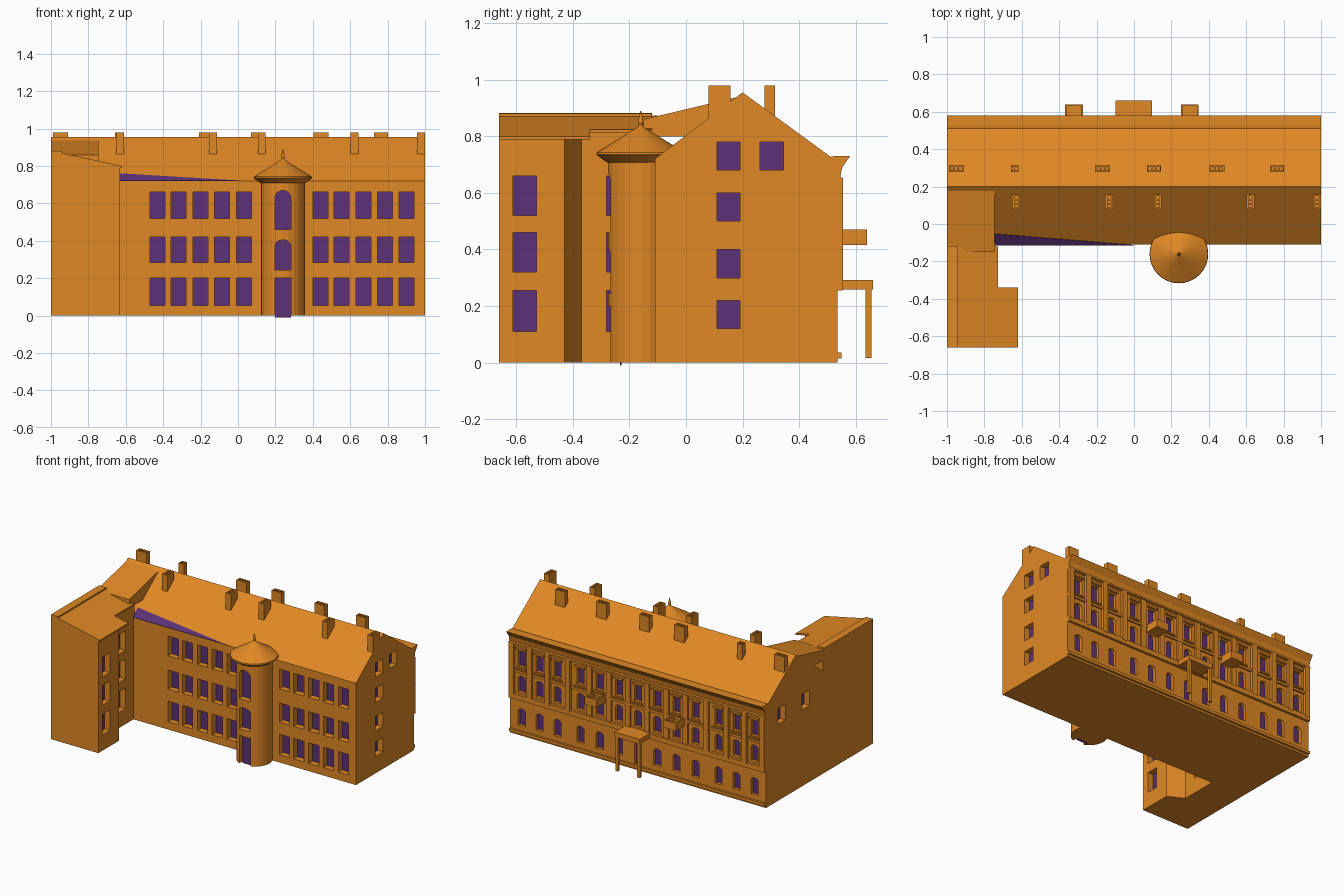
import bpy, bmesh, math
from mathutils import Vector

if "Cube" in bpy.data.objects:
    bpy.data.objects.remove(bpy.data.objects["Cube"])


def material(name, col):
    m = bpy.data.materials.new(name)
    m.diffuse_color = (*col, 1)
    m.use_nodes = True
    m.node_tree.nodes["Principled BSDF"].inputs["Base Color"].default_value = m.diffuse_color
    return m


ORANGE = material("ochre_wall", (0.745, 0.246, 0.018))
PURPLE = material("purple_glass", (0.107, 0.031, 0.181))


def finish(bm, name, mat=ORANGE):
    bmesh.ops.recalc_face_normals(bm, faces=bm.faces[:])
    me = bpy.data.meshes.new(name)
    bm.to_mesh(me)
    bm.free()
    ob = bpy.data.objects.new(name, me)
    bpy.context.collection.objects.link(ob)
    me.materials.append(mat)
    return ob


def prism(bm, pts, off):
    off = Vector(off)
    a = [bm.verts.new(p) for p in pts]
    b = [bm.verts.new(Vector(p) + off) for p in pts]
    bm.faces.new(a)
    bm.faces.new(b[::-1])
    for i in range(len(a)):
        j = (i + 1) % len(a)
        bm.faces.new((a[i], b[i], b[j], a[j]))


def box(bm, x0, x1, y0, y1, z0, z1):
    prism(bm, [(x0, y0, z0), (x1, y0, z0), (x1, y1, z0), (x0, y1, z0)], (0, 0, z1 - z0))


def along_x(bm, prof, x0, x1):
    prism(bm, [(x0, y, z) for y, z in prof], (x1 - x0, 0, 0))


def lathe(name, prof, cx, cy, n):
    bm = bmesh.new()
    rings = [[bm.verts.new((cx + r * math.cos(2 * math.pi * k / n),
                            cy + r * math.sin(2 * math.pi * k / n), z)) for k in range(n)]
             for r, z in prof]
    for a, b in zip(rings, rings[1:]):
        for k in range(n):
            j = (k + 1) % n
            bm.faces.new((a[k], a[j], b[j], b[k]))
    bm.faces.new(rings[0])
    bm.faces.new(rings[-1])
    return finish(bm, name)


def cut(ob, bm):
    """Subtract a set of separate cutters from an object."""
    c = finish(bm, "cutter")
    m = ob.modifiers.new("cut", 'BOOLEAN')
    m.object, m.operation, m.solver = c, 'DIFFERENCE', 'EXACT'
    bpy.context.view_layer.objects.active = ob
    bpy.ops.object.modifier_apply(modifier=m.name)
    bpy.data.objects.remove(c)


def window(cutters, panes, pos, n, w, z0, z1, depth=0.045, rise=0):
    """Recess and glass; rise > 0 gives an arched head."""
    n = Vector((*n, 0))
    t = Vector((-n.y, n.x, 0))
    p = Vector((*pos, 0))
    h = w / 2
    uz = [(-h, z0), (h, z0)]
    if rise:
        uz += [(h * math.cos(a * math.pi / 8), z1 - rise + rise * math.sin(a * math.pi / 8)) for a in range(9)]
    else:
        uz += [(h, z1), (-h, z1)]
    pts = [p + t * u + Vector((0, 0, z)) for u, z in uz]
    prism(cutters, [q + n * 0.03 for q in pts], -n * (depth + 0.03))
    prism(panes, [q - n * (depth - 0.003) for q in pts], -n * 0.005)


glass = bmesh.new()

# Main block with gabled roof
bm = bmesh.new()
along_x(bm, [(-0.11, 0), (0.535, 0), (0.535, 0.71), (0.2, 0.955), (-0.11, 0.72)], -1, 1)
main = finish(bm, "main_block")
cutters = bmesh.new()
for x in (-0.43, -0.318, -0.2, -0.085, 0.032, 0.44, 0.553, 0.67, 0.785, 0.902):
    for z0, z1 in ((0.055, 0.2), (0.285, 0.42), (0.52, 0.66)):
        window(cutters, glass, (x, -0.11), (0, -1), 0.08, z0, z1)
for y, z in ((0.15, 0.12), (0.15, 0.3), (0.15, 0.5), (0.15, 0.68), (0.303, 0.68)):
    window(cutters, glass, (1, y), (1, 0), 0.082, z, z + 0.1)
for y in (0.09, 0.36):
    window(cutters, glass, (-1, y), (-1, 0), 0.085, 0.54, 0.65)
half = [0.15, 0.3, 0.45, 0.63, 0.77, 0.91]
cols = [-x for x in half[::-1]] + [0] + half
for x in cols:
    window(cutters, glass, (x, 0.535), (0, 1), 0.056, 0.03 if x == 0 else 0.07, 0.19, 0.025, 0.02)
    window(cutters, glass, (x, 0.535), (0, 1), 0.056, 0.305, 0.42, 0.025, 0.02)
    window(cutters, glass, (x, 0.535), (0, 1), 0.056, 0.485, 0.595, 0.025)
cut(main, cutters)

# Back facade: cornice, courses, pilasters and hoods
bm = bmesh.new()
along_x(bm, [(0.5, 0.64), (0.555, 0.64), (0.555, 0.652), (0.545, 0.656),
             (0.552, 0.69), (0.58, 0.73), (0.525, 0.73), (0.5, 0.725)], -1, 1)
finish(bm, "back_cornice")
bm = bmesh.new()
box(bm, -1, 1, 0.53, 0.55, 0.015, 0.035)
box(bm, -1, 1, 0.53, 0.553, 0.255, 0.29)
box(bm, -1, 1, 0.53, 0.547, 0.445, 0.462)
finish(bm, "back_string_courses")
bm = bmesh.new()
edges = [-0.98] + [(a + b) / 2 for a, b in zip(cols, cols[1:])] + [0.98]
for x in edges:
    d = 0.555 if abs(x) > 0.5 else 0.546
    box(bm, x - 0.019, x + 0.019, 0.53, d, 0.28, 0.645)
finish(bm, "back_pilasters")
bm = bmesh.new()
for x in cols:
    box(bm, x - 0.038, x + 0.038, 0.53, 0.55, 0.605, 0.618)
    box(bm, x - 0.036, x + 0.036, 0.53, 0.548, 0.47, 0.48)
finish(bm, "back_window_hoods")

# Balconies with open tops
for x, side in ((-0.322, "left"), (0.298, "right")):
    bm = bmesh.new()
    box(bm, x - 0.048, x + 0.048, 0.53, 0.64, 0.415, 0.425)
    box(bm, x - 0.048, x + 0.048, 0.63, 0.64, 0.425, 0.47)
    for s in (-1, 1):
        box(bm, x + s * 0.043 - 0.005, x + s * 0.043 + 0.005, 0.53, 0.63, 0.425, 0.47)
    finish(bm, side + "_balcony")

# Porch canopy on two posts
bm = bmesh.new()
box(bm, -0.1, 0.096, 0.53, 0.66, 0.258, 0.292)
for x in (-0.088, 0.084):
    box(bm, x - 0.01, x + 0.01, 0.635, 0.656, 0.017, 0.26)
finish(bm, "porch")

# Stair tower with arched openings
tower = lathe("tower", [(0.118, 0), (0.118, 0.722)], 0.24, -0.157, 24)
cutters = bmesh.new()
window(cutters, glass, (0.24, -0.275), (0, -1), 0.085, -0.01, 0.2, 0.045)
window(cutters, glass, (0.24, -0.275), (0, -1), 0.085, 0.245, 0.405, 0.045, 0.03)
window(cutters, glass, (0.24, -0.275), (0, -1), 0.085, 0.46, 0.67, 0.045, 0.04)
cut(tower, cutters)
lathe("tower_roof", [(0.118, 0.708), (0.13, 0.715), (0.157, 0.735), (0.155, 0.743), (0.012, 0.832),
                     (0.007, 0.84), (0.01, 0.85), (0.0015, 0.89)], 0.24, -0.16, 32)


# Side wing with a lean-to roof
def roof_z(x):
    return 0.80 + (-0.62 - x) * 0.07 / 0.325


def sloped(name, plan, bottom, drop):
    b = bmesh.new()
    prism(b, [(x, y, 0) for x, y in plan], (0, 0, 1))
    for v in b.verts:
        v.co.z = roof_z(v.co.x) - drop if v.co.z > 0.5 else bottom(v.co.x)
    return finish(b, name)


wing = sloped("wing_walls", [(-1, -0.66), (-0.63, -0.66), (-0.63, -0.43), (-0.74, -0.37),
                             (-0.74, -0.1), (-1, -0.1)], lambda x: 0, 0.008)
cutters = bmesh.new()
for z0, z1 in ((0.11, 0.255), (0.32, 0.46), (0.52, 0.66)):
    window(cutters, glass, (-0.63, -0.57), (1, 0), 0.082, z0, z1)
    window(cutters, glass, (-0.74, -0.24), (1, 0), 0.082, z0, z1)
cut(wing, cutters)
sloped("wing_roof", [(-1, -0.66), (-0.62, -0.66), (-0.62, -0.34), (-0.728, -0.34),
                     (-0.728, -0.12), (-1, -0.12)], lambda x: roof_z(x) - 0.012, 0)
bm = bmesh.new()
box(bm, -1, -0.945, -0.66, -0.12, 0.84, 0.881)
finish(bm, "wing_parapet")
bm = bmesh.new()
along_x(bm, [(-0.15, 0.8), (-0.15, 0.86), (0.18, 0.938), (0.2, 0.8)], -1, -0.745)
finish(bm, "connecting_roof")

# Chimneys with flue holes
bm = bmesh.new()
cutters = bmesh.new()
for x in (-0.63, -0.133, 0.127, 0.622, 0.979):
    box(bm, x - 0.021, x + 0.021, 0.08, 0.157, 0.8, 0.98)
    for k in (-1, 0, 1):
        y = 0.1185 + k * 0.022
        box(cutters, x - 0.01, x + 0.01, y - 0.008, y + 0.008, 0.965, 1)
for x, w in ((-0.95, 0.04), (-0.638, 0.02), (-0.168, 0.04), (0.107, 0.038), (0.443, 0.04), (0.765, 0.038)):
    box(bm, x - w, x + w, 0.277, 0.315, 0.8, 0.98)
    for k in ((-1, 0, 1) if w > 0.03 else (-0.42, 0.42)):
        c = x + k * 0.023
        box(cutters, c - 0.008, c + 0.008, 0.287, 0.305, 0.965, 1)
chimneys = finish(bm, "chimneys")
cut(chimneys, cutters)

# Purple strip of front roof edge, and all window glass
bm = bmesh.new()
prism(bm, [(-0.745, -0.112, 0.72), (0, -0.112, 0.72), (-0.745, -0.052, 0.765)], (0, -0.002, 0.003))
finish(bm, "roof_strip", PURPLE)
finish(glass, "window_glass", PURPLE)
